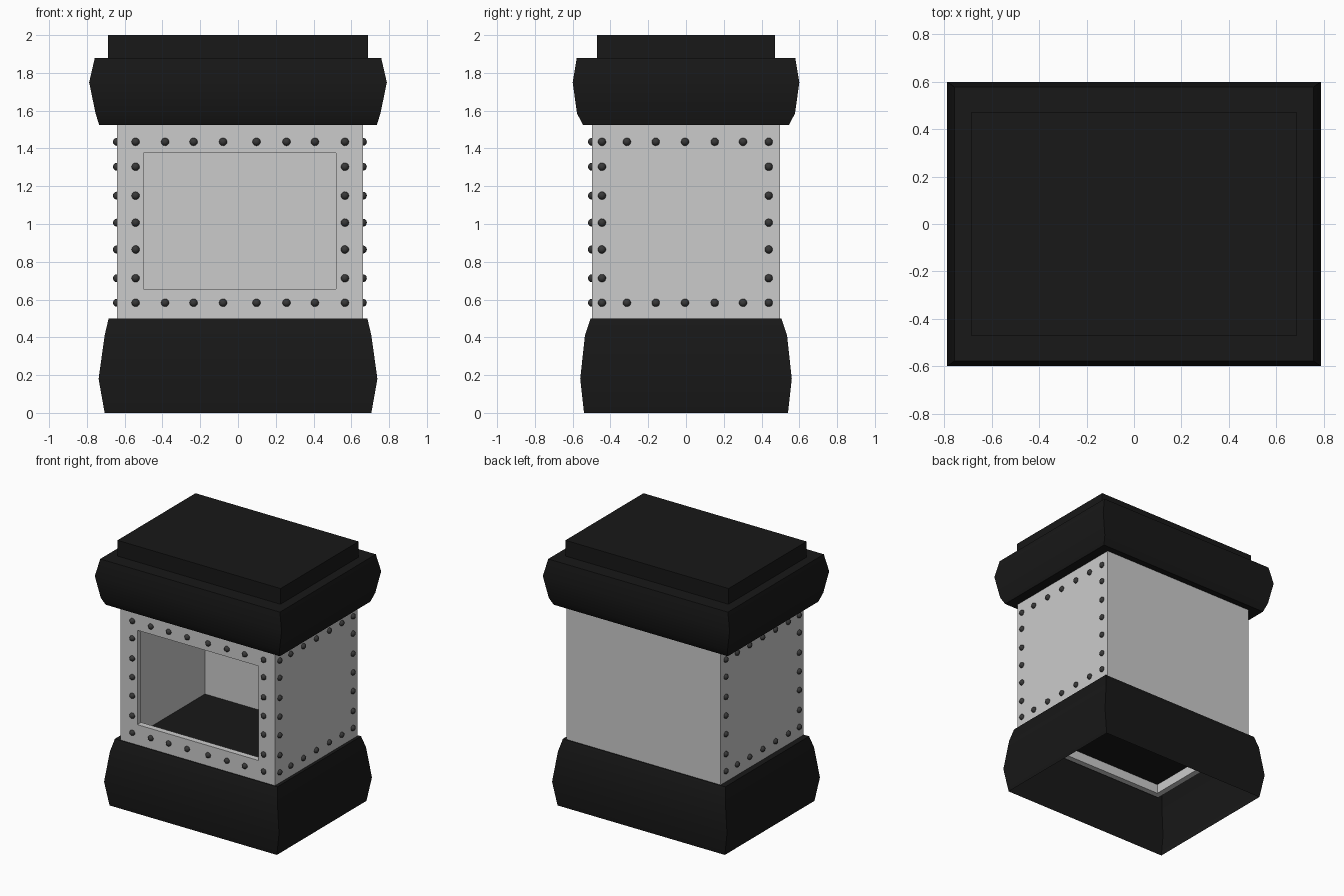
import bpy, bmesh
from math import radians

if "Cube" in bpy.data.objects:
    bpy.data.objects.remove(bpy.data.objects["Cube"])


def material(name, v):
    m = bpy.data.materials.new(name)
    m.diffuse_color = (v, v, v, 1)
    m.use_nodes = True
    m.node_tree.nodes["Principled BSDF"].inputs["Base Color"].default_value = m.diffuse_color
    return m


BLACK = material("black_paint", 0.009)
STEEL = material("dark_steel", 0.04)


def finish(name, bm, mat=None):
    me = bpy.data.meshes.new(name)
    bm.to_mesh(me)
    bm.free()
    ob = bpy.data.objects.new(name, me)
    bpy.context.collection.objects.link(ob)
    if mat:
        me.materials.append(mat)
    return ob


def smooth(ob):
    bpy.ops.object.select_all(action='DESELECT')
    ob.select_set(True)
    bpy.context.view_layer.objects.active = ob
    bpy.ops.object.shade_smooth_by_angle(angle=radians(30))


def rect_loft(name, profile, cx=0, bottom=False, top=False, mat=None):
    """Stack rectangles given as (half x, half y, z)."""
    bm = bmesh.new()
    rings = [[bm.verts.new((cx + sx * hx, sy * hy, z))
              for sx, sy in ((-1, -1), (1, -1), (1, 1), (-1, 1))]
             for hx, hy, z in profile]
    for a, b in zip(rings, rings[1:]):
        for i in range(4):
            j = (i + 1) % 4
            bm.faces.new((a[i], a[j], b[j], b[i]))
    if bottom:
        bm.faces.new(rings[0][::-1])
    if top:
        bm.faces.new(rings[-1])
    return finish(name, bm, mat)


# Base plinth: open underneath, closed on top
smooth(rect_loft("base_plinth", [(.706, .54, 0), (.738, .56, .18), (.706, .535, .41),
                                 (.685, .505, .5)], top=True, mat=BLACK))

# Cap with stepped lid
smooth(rect_loft("top_cap", [(.735, .545, 1.525), (.754, .577, 1.585), (.788, .60, 1.75),
                             (.758, .578, 1.88), (.688, .47, 1.88), (.688, .47, 2)],
                 bottom=True, top=True, mat=BLACK))

# Body: thin-walled tube tucked into base and cap, window cut in front
CX, HX, HY = .01, .651, .498
body = rect_loft("body_walls", [(HX, HY, .43), (HX, HY, 1.585)], cx=CX)
solid = body.modifiers.new("walls", 'SOLIDIFY')
solid.thickness = .045
solid.offset = -1
solid.use_even_offset = True

cutter = rect_loft("window_cutter", [(.51, .2, .655), (.51, .2, 1.375)], cx=CX,
                   bottom=True, top=True)
cutter.location.y = -HY
cutter.hide_render = True
cutter.hide_viewport = True
cut = body.modifiers.new("window", 'BOOLEAN')
cut.object = cutter
cut.operation = 'DIFFERENCE'
cut.solver = 'EXACT'

# Rivets framing the front and both sides
ROWS = (.583, 1.435)
COLS = (.713, .865, 1.007, 1.15, 1.303)
XS = (-.542, -.386, -.235, -.079, .098, .257, .407, .566)
YS = (-.445, -.313, -.16, -.005, .152, .302, .438)


def frame(us):
    return ([(u, z) for u in us for z in ROWS] +
            [(u, z) for u in (us[0], us[-1]) for z in COLS])


def rivets(name, points):
    bm = bmesh.new()
    for p in points:
        made = bmesh.ops.create_uvsphere(bm, u_segments=16, v_segments=10, radius=.021)
        bmesh.ops.translate(bm, verts=made["verts"], vec=p)
    for f in bm.faces:
        f.smooth = True
    finish(name, bm, STEEL)


rivets("front_rivets", [(x, -HY, z) for x, z in frame(XS)])
for side, s in (("right", 1), ("left", -1)):
    rivets(side + "_rivets", [(CX + s * HX, y, z) for y, z in frame(YS)])
